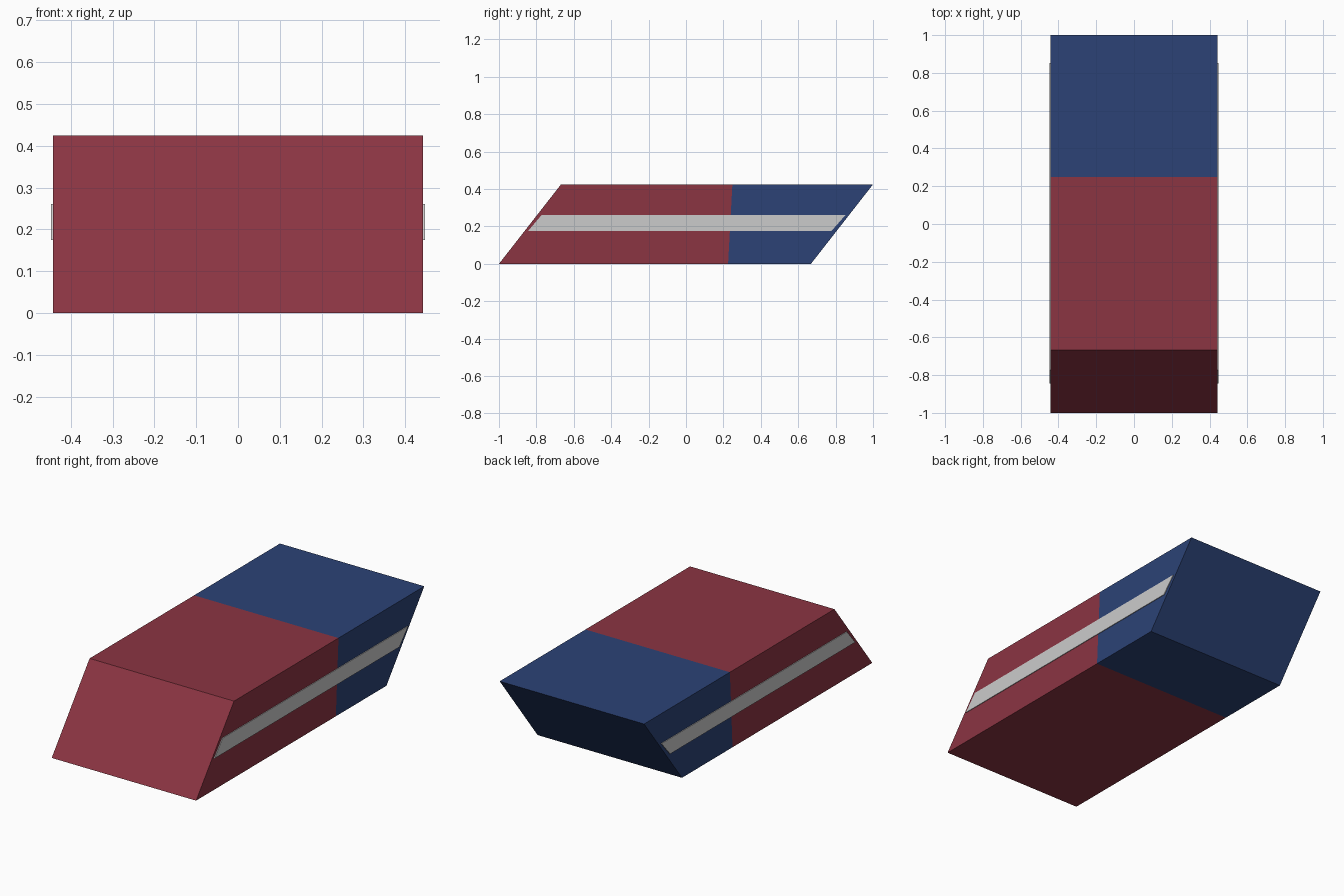
import bpy, bmesh

if "Cube" in bpy.data.objects:
    bpy.data.objects.remove(bpy.data.objects["Cube"])

def material(name, color):
    m = bpy.data.materials.new(name)
    m.diffuse_color = (*color, 1)
    m.use_nodes = True
    m.node_tree.nodes["Principled BSDF"].inputs["Base Color"].default_value = m.diffuse_color
    return m

def prism(name, profile, x0, x1, mat=None):
    """Extrude a (y, z) side profile from x0 to x1."""
    bm = bmesh.new()
    face = bm.faces.new([bm.verts.new((x0, y, z)) for y, z in profile])
    ext = bmesh.ops.extrude_face_region(bm, geom=[face])
    verts = [v for v in ext["geom"] if isinstance(v, bmesh.types.BMVert)]
    bmesh.ops.translate(bm, verts=verts, vec=(x1 - x0, 0, 0))
    bmesh.ops.recalc_face_normals(bm, faces=bm.faces)
    me = bpy.data.meshes.new(name)
    bm.to_mesh(me)
    bm.free()
    ob = bpy.data.objects.new(name, me)
    bpy.context.collection.objects.link(ob)
    if mat:
        me.materials.append(mat)
    return ob

W, H = 0.443, 0.425      # half width, height
red = material("red_rubber", (0.26, 0.035, 0.055))
blue = material("blue_rubber", (0.025, 0.055, 0.18))

# Slanted eraser body in two coloured halves
prism("red_half", [(-1, 0), (0.225, 0), (0.248, H), (-0.668, H)], -W, W, red)
prism("blue_half", [(0.225, 0), (0.668, 0), (1, H), (0.248, H)], -W, W, blue)

# Thin grey stripe on each side
stripe = [(-0.845, 0.175), (0.777, 0.175), (0.853, 0.261), (-0.772, 0.261)]
for side, s in (("left", -1), ("right", 1)):
    prism(f"{side}_stripe", stripe, s * (W - 0.01), s * (W + 0.004))
